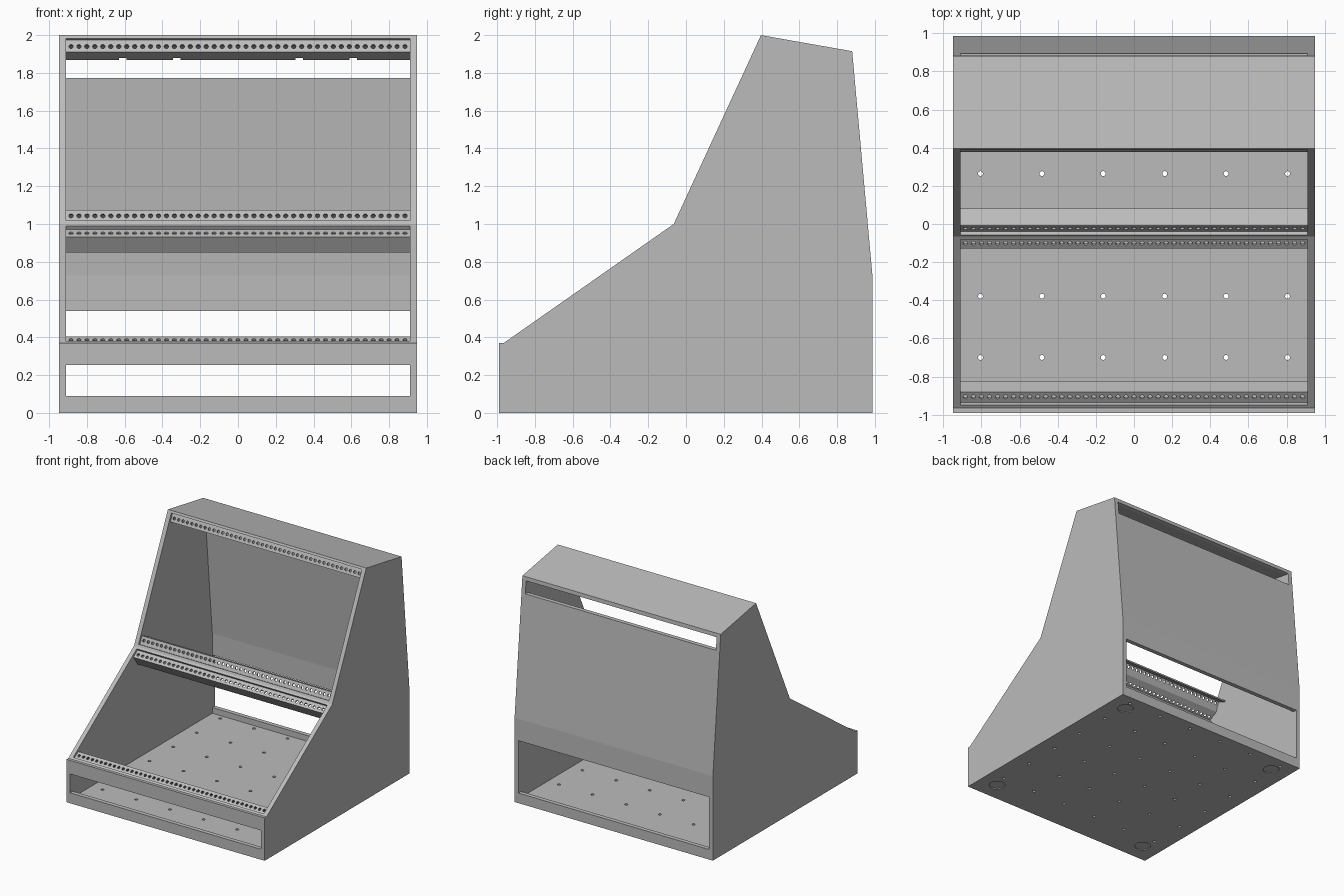
import bpy, bmesh, math
from mathutils import Vector, Matrix

if "Cube" in bpy.data.objects:
    bpy.data.objects.remove(bpy.data.objects["Cube"])

HALF, INNER, WALL = 0.948, 0.911, 0.037

grey = bpy.data.materials.new("light_grey")
grey.diffuse_color = (0.5, 0.5, 0.5, 1)
grey.use_nodes = True
grey.node_tree.nodes["Principled BSDF"].inputs["Base Color"].default_value = grey.diffuse_color


def make(name, bm):
    bmesh.ops.recalc_face_normals(bm, faces=bm.faces)
    me = bpy.data.meshes.new(name)
    bm.to_mesh(me)
    bm.free()
    me.materials.append(grey)
    ob = bpy.data.objects.new(name, me)
    bpy.context.collection.objects.link(ob)
    return ob


def prism(name, pts, x0, x1):
    """Extrude a (y, z) profile along x."""
    bm = bmesh.new()
    face = bm.faces.new([bm.verts.new((x0, y, z)) for y, z in pts])
    ext = bmesh.ops.extrude_face_region(bm, geom=[face])
    verts = [v for v in ext["geom"] if isinstance(v, bmesh.types.BMVert)]
    bmesh.ops.translate(bm, verts=verts, vec=(x1 - x0, 0, 0))
    return make(name, bm)


def box(name, y0, y1, z0, z1, x=INNER):
    return prism(name, [(y0, z0), (y1, z0), (y1, z1), (y0, z1)], -x, x)


def drills(name, spots, axis, radius, depth, sides=12):
    """One cutter made of many separate cylinders."""
    bm = bmesh.new()
    rot = Vector((0, 0, 1)).rotation_difference(Vector(axis)).to_matrix().to_4x4()
    for p in spots:
        bmesh.ops.create_cone(bm, cap_ends=True, segments=sides, radius1=radius,
                              radius2=radius, depth=depth,
                              matrix=Matrix.Translation(p) @ rot)
    return make(name, bm)


def cut(ob, cutters):
    """Subtract the cutters, bake the result and delete them."""
    for c in cutters:
        c.hide_render = True
        m = ob.modifiers.new("cut", "BOOLEAN")
        m.operation, m.solver, m.object = "DIFFERENCE", "EXACT", c
    dg = bpy.context.evaluated_depsgraph_get()
    me = bpy.data.meshes.new_from_object(ob.evaluated_get(dg))
    ob.modifiers.clear()
    ob.data = me
    for c in cutters:
        bpy.data.objects.remove(c)


def inset(pts, t):
    """Offset a clockwise (y, z) polygon inwards by t."""
    pts = [Vector(p) for p in pts]
    out = []
    for i, p in enumerate(pts):
        a = (p - pts[i - 1]).normalized()
        b = (pts[(i + 1) % len(pts)] - p).normalized()
        na, nb = Vector((a.y, -a.x)), Vector((b.y, -b.x))
        out.append(p + (na + nb) * (t / (1 + na.dot(nb))))
    return out


# Sloping fronts of the two bays: (start, end)
knee, top_front = Vector((-0.065, 1.0)), Vector((0.397, 2.0))
low_front = Vector((-0.965, 0.37))
bays = {"lower": (low_front, knee), "upper": (knee, top_front)}
MARGIN = 0.02


def bay_point(bay, s, depth):
    """Point at distance s up the slope and depth behind its face."""
    a, b = bays[bay]
    d = (b - a).normalized()
    return a + d * s + Vector((d.y, -d.x)) * depth


def bay_length(bay):
    a, b = bays[bay]
    return (b - a).length


# Cabinet shell: outer profile, hollowed out, with all openings cut
rest = [knee, top_front, (0.88, 1.915), (0.987, 0.73), (0.987, 0)]
shell = prism("cabinet_shell", [(-0.99, 0), (-0.99, 0.37), low_front] + rest, -HALF, HALF)
cutters = [prism("cavity", inset([(-0.99, 0), (-0.99, 0.3525)] + rest, WALL), -INNER, INNER)]
for bay in bays:
    end = bay_length(bay) - MARGIN
    corners = [(MARGIN, -0.05), (end, -0.05), (end, 0.06), (MARGIN, 0.06)]
    cutters.append(prism("bay_cutter", [bay_point(bay, *c) for c in corners], -INNER, INNER))
cutters += [
    box("front_slot", -1.1, -0.93, 0.09, 0.253),
    box("back_slot", 0.9, 1.1, 0.087, 0.54),
    box("top_vent", 0.78, 1.0, 1.772, 1.882),
]

# Floor holes and shallow foot recesses
grid = [(-0.805 + 0.322 * i, -0.70 + 0.3215 * j, 0.02) for i in range(6) for j in range(6)]
cutters.append(drills("floor_holes", grid, (0, 0, 1), 0.013, 0.1))
feet = [(x, y, 0) for x in (-0.78, 0.78) for y in (-0.82, 0.82)]
cutters.append(drills("foot_recesses", feet, (0, 0, 1), 0.065, 0.016, 24))
cut(shell, cutters)

# Perforated L-shaped mounting rails at both ends of each bay
R, T, DEEP = 0.02, 0.012, 0.12
for bay in bays:
    length = bay_length(bay)
    for end in ("bottom", "top"):
        def at(s, depth):
            return bay_point(bay, s if end == "bottom" else length - s, depth)
        profile = [at(MARGIN, R), at(0.09, R), at(0.09, DEEP), at(0.09 - T, DEEP),
                   at(0.09 - T, R + T), at(MARGIN, R + T)]
        rail = prism(f"{bay}_bay_{end}_rail", profile, -INNER, INNER)
        c = at(0.057, R + T / 2)
        n = at(0.057, 1) - at(0.057, 0)
        spots = [(0.0421 * (i - 21), c.x, c.y) for i in range(43)]
        cutters = [drills("rail_holes", spots, (0, n.x, n.y), 0.012, 0.05)]
        if (bay, end) == ("upper", "top"):
            # Small notches in the back edge of the top flange
            notch = [at(0.07, 0.095), at(0.1, 0.095), at(0.1, 0.14), at(0.07, 0.14)]
            cutters += [prism("notch", notch, x - 0.02, x + 0.02)
                        for x in (-0.61, -0.325, 0.325, 0.61)]
        cut(rail, cutters)
